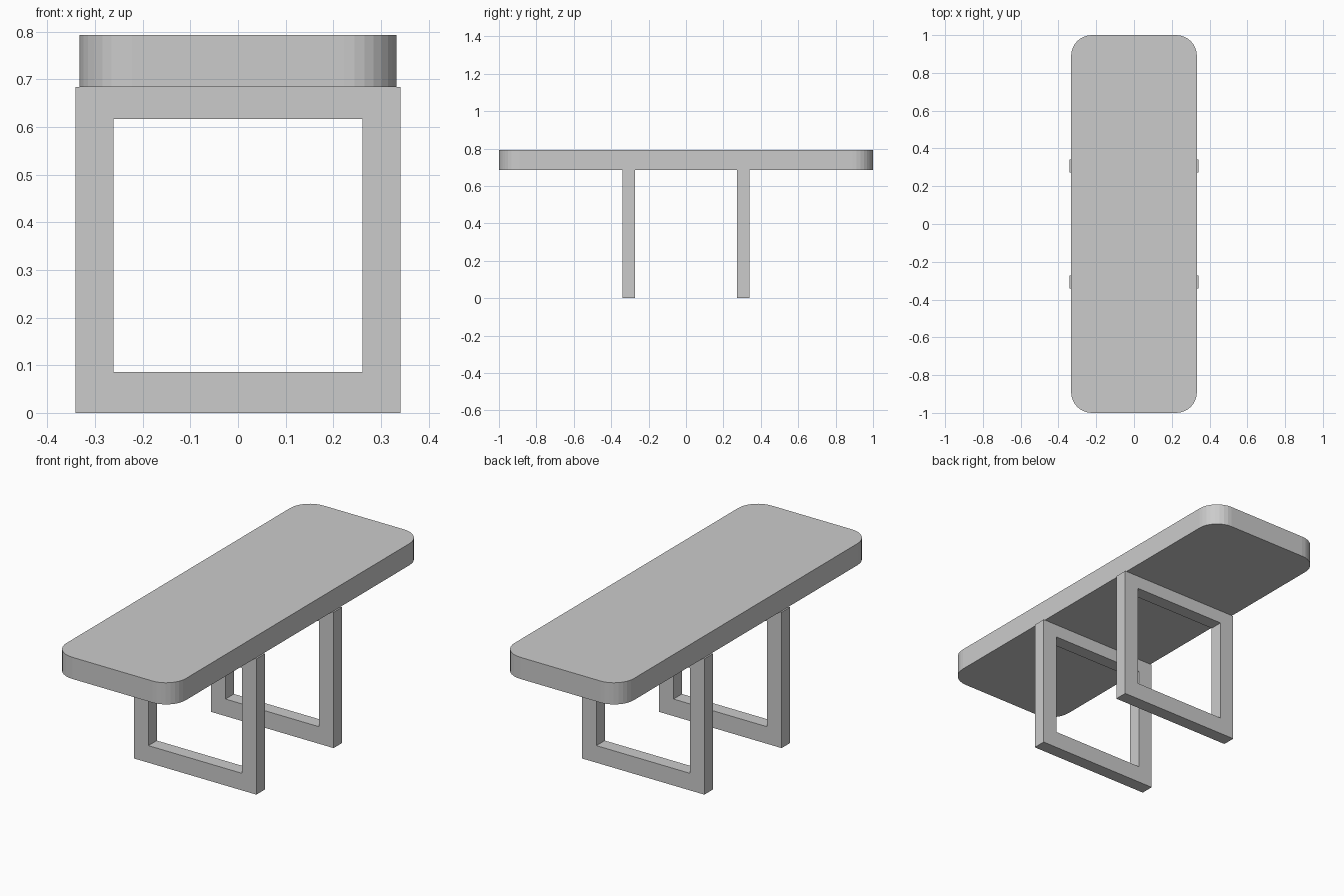
import bpy
import bmesh

if "Cube" in bpy.data.objects:
    bpy.data.objects.remove(bpy.data.objects["Cube"], do_unlink=True)

TOP_Z, SEAT_Z = 0.793, 0.684        # slab top and underside
LEG_W, LEG_T, LEG_Y = 0.341, 0.067, 0.307

grey = bpy.data.materials.new("plain grey")
grey.use_nodes = True
grey.diffuse_color = (0.6, 0.6, 0.6, 1)
grey.node_tree.nodes["Principled BSDF"].inputs["Base Color"].default_value = (0.6, 0.6, 0.6, 1)


def add_object(name, bm):
    bmesh.ops.recalc_face_normals(bm, faces=bm.faces)
    mesh = bpy.data.meshes.new(name)
    bm.to_mesh(mesh)
    bm.free()
    mesh.materials.append(grey)
    obj = bpy.data.objects.new(name, mesh)
    bpy.context.collection.objects.link(obj)
    return obj


def rounded_slab(name, half_x, half_y, z0, z1, radius):
    """Box with its four upright edges rounded."""
    bm = bmesh.new()
    bmesh.ops.create_cube(bm, size=1)
    for v in bm.verts:
        v.co = (v.co.x * 2 * half_x, v.co.y * 2 * half_y, z1 if v.co.z > 0 else z0)
    upright = [e for e in bm.edges if abs(e.verts[0].co.z - e.verts[1].co.z) > 0.01]
    bmesh.ops.bevel(bm, geom=upright, offset=radius, segments=8, profile=0.5, affect='EDGES')
    return add_object(name, bm)


def frame_leg(name, y):
    """Closed rectangular loop, extruded along y."""
    def rectangle(hx, z0, z1):
        return [bm.verts.new((x, y - LEG_T / 2, z))
                for x, z in ((-hx, z0), (hx, z0), (hx, z1), (-hx, z1))]

    bm = bmesh.new()
    outer = rectangle(LEG_W, 0, SEAT_Z)
    inner = rectangle(0.261, 0.086, 0.617)
    faces = []
    for i in range(4):
        j = (i + 1) % 4
        faces.append(bm.faces.new((outer[i], outer[j], inner[j], inner[i])))
    grown = bmesh.ops.extrude_face_region(bm, geom=faces, use_keep_orig=True)
    moved = [g for g in grown["geom"] if isinstance(g, bmesh.types.BMVert)]
    bmesh.ops.translate(bm, verts=moved, vec=(0, LEG_T, 0))
    return add_object(name, bm)


# Table top
rounded_slab("table_top", 0.333, 1.0, SEAT_Z, TOP_Z, 0.11)

# Loop legs
for side, sign in (("front", -1), ("back", 1)):
    frame_leg(side + "_leg_frame", sign * LEG_Y)
